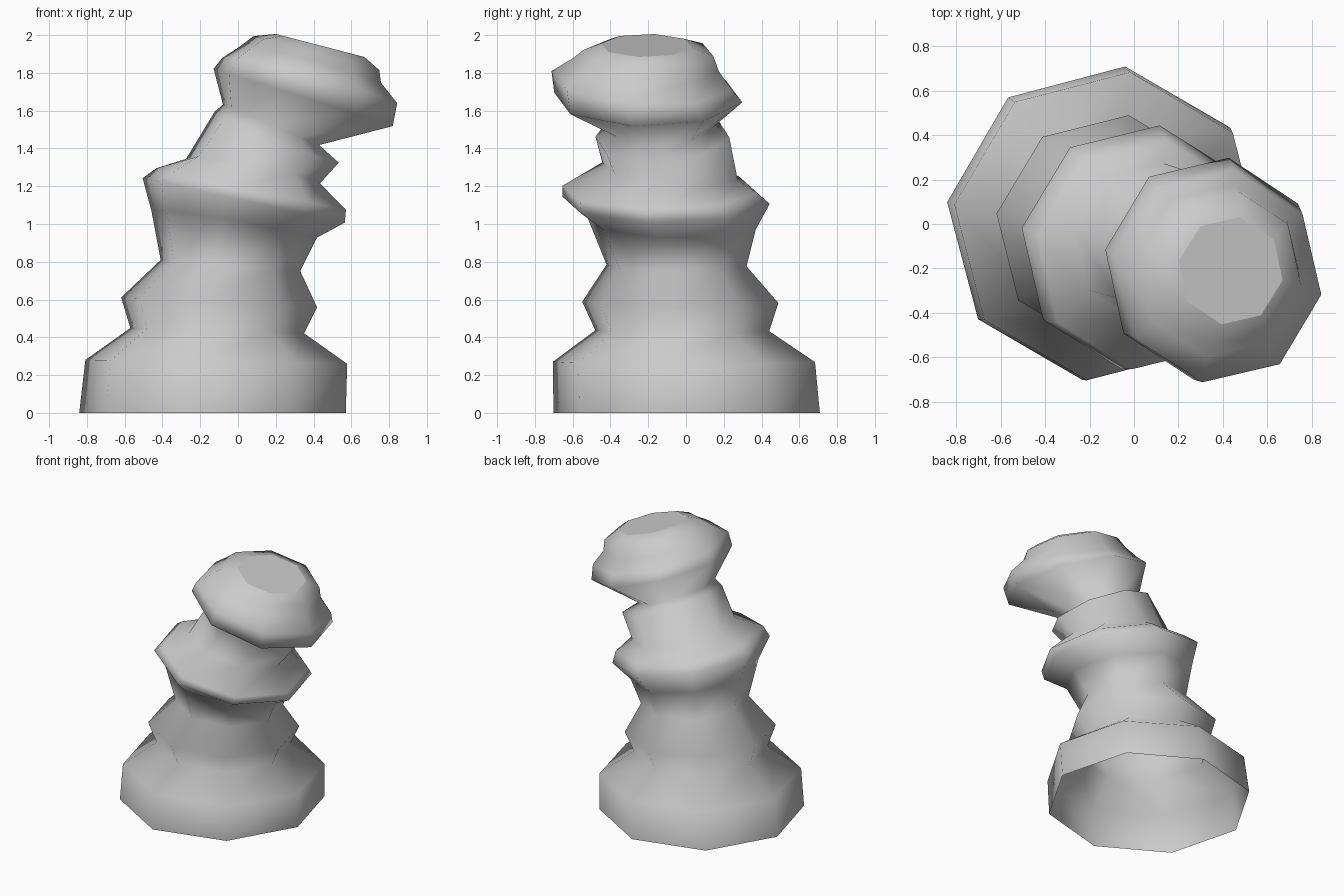
import bpy, bmesh
from math import sin, cos, atan, radians
from mathutils import Matrix, Vector

if "Cube" in bpy.data.objects:
    bpy.data.objects.remove(bpy.data.objects["Cube"])

SIDES = 8

# Leaning octagonal rings:
# centre x, y, z, radius, downward slope toward +x, downward slope toward +y
RINGS = [
    (-.135, .003, .00, .712, .00, .00),    # foot
    (-.115, -.01, .27, .70, .015, .00),
    (-.11, -.02, .435, .465, .03, .00),    # lower waist
    (-.10, -.03, .585, .525, .05, .00),    # lower bulge
    (-.04, -.05, .78, .375, .08, .00),
    (-.02, -.075, 1.0, .45, .17, .04),     # collar
    (.03, -.105, 1.125, .555, .22, .00),
    (.07, -.14, 1.185, .52, .22, .00),
    (.08, -.085, 1.28, .365, .20, .10),    # neck
    (.205, -.125, 1.46, .36, .40, -.06),
    (.175, -.14, 1.525, .28, .42, .00),
    (.345, -.20, 1.67, .505, .32, .00),    # head
    (.38, -.235, 1.76, .485, .27, .06),
    (.385, -.21, 1.845, .39, .27, .05),
    (.415, -.20, 1.905, .35, .27, .00),
    (.435, -.21, 1.945, .245, .26, .00),
]


def add_ring(bm, x, y, z, radius, slope_x, slope_y):
    tilt = Matrix.Rotation(atan(slope_x), 3, "Y") @ Matrix.Rotation(-atan(slope_y), 3, "X")
    phase = 82.3 - 1.2 * z
    verts = []
    for i in range(SIDES):
        a = radians(phase + 360 / SIDES * i)
        spoke = tilt @ Vector((radius * cos(a), radius * sin(a), 0))
        verts.append(bm.verts.new(Vector((x, y, z)) + spoke))
    return verts


grey = bpy.data.materials.new("plain grey")
grey.use_nodes = True
grey.diffuse_color = (.6, .6, .6, 1)
grey.node_tree.nodes["Principled BSDF"].inputs["Base Color"].default_value = (.6, .6, .6, 1)

# Loft the rings, leaving the hollow foot open and closing the top
bm = bmesh.new()
loops = [add_ring(bm, *ring) for ring in RINGS]
for low, high in zip(loops, loops[1:]):
    for i in range(SIDES):
        j = (i + 1) % SIDES
        bm.faces.new((low[i], low[j], high[j], high[i])).smooth = True
bm.faces.new(loops[-1])

mesh = bpy.data.meshes.new("leaning_piece")
bm.to_mesh(mesh)
bm.free()
mesh.materials.append(grey)
piece = bpy.data.objects.new("leaning_piece", mesh)
bpy.context.collection.objects.link(piece)
